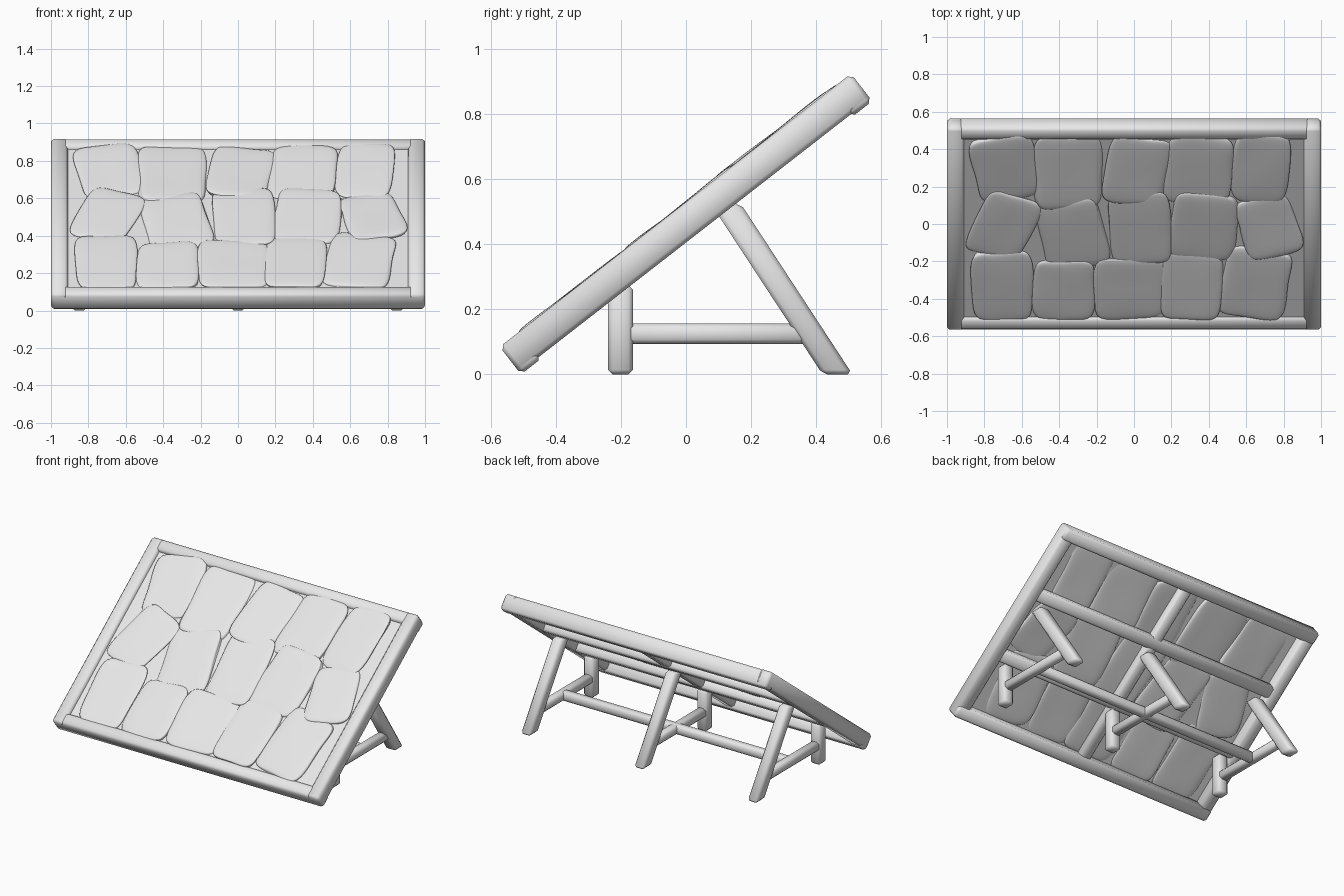
import bpy, bmesh, math, random
from mathutils import Matrix, Vector

if "Cube" in bpy.data.objects:
    bpy.data.objects.remove(bpy.data.objects["Cube"])

random.seed(4)
TILT = math.atan2(0.84, 1.08)
# board space: x across, y up the slope, z out of the board face
BOARD = Matrix.Translation((0, 0, 0.4625)) @ Matrix.Rotation(TILT, 4, 'X')

grey = bpy.data.materials.new("plain_grey")
grey.diffuse_color = (0.8, 0.8, 0.8, 1)
grey.use_nodes = True
grey.node_tree.nodes["Principled BSDF"].inputs["Base Color"].default_value = grey.diffuse_color


def finish(name, bm, matrix=None):
    """Turn a bmesh into a smooth shaded object."""
    bmesh.ops.recalc_face_normals(bm, faces=bm.faces)
    mesh = bpy.data.meshes.new(name)
    bm.to_mesh(mesh)
    bm.free()
    mesh.materials.append(grey)
    for p in mesh.polygons:
        p.use_smooth = True
    ob = bpy.data.objects.new(name, mesh)
    bpy.context.collection.objects.link(ob)
    if matrix:
        ob.matrix_world = matrix
    return ob


def beam(name, lo, hi, matrix=None, bevel=0.014, shear=0.0):
    """Bevelled timber between two corners; shear slides y with height."""
    bm = bmesh.new()
    bmesh.ops.create_cube(bm, size=1)
    lo, hi = Vector(lo), Vector(hi)
    for v in bm.verts:
        v.co = Vector(lo[i] + (v.co[i] + 0.5) * (hi[i] - lo[i]) for i in range(3))
        v.co.y += shear * v.co.z
    if bevel:
        bmesh.ops.bevel(bm, geom=bm.edges[:], offset=bevel, segments=1,
                        affect='EDGES', clamp_overlap=True)
    return finish(name, bm, matrix)


# Frame around the board
for s, side in ((-1, "left"), (1, "right")):
    x0, x1 = sorted((s * 0.91, s * 1.0))
    beam(f"frame_{side}", (x0, -0.684, -0.045), (x1, 0.684, 0.0535), BOARD)
for s, side in ((-1, "bottom"), (1, "top")):
    y0, y1 = sorted((s * 0.603, s * 0.684))
    beam(f"frame_{side}", (-0.998, y0, -0.0535), (0.998, y1, 0.0525), BOARD)

# Thin backing panel and the battens behind it
panel = beam("panel", (-0.93, -0.63, 0.022), (0.93, 0.63, 0.034), BOARD, bevel=0)
for p in panel.data.polygons:
    p.use_smooth = False
for s, side in ((-1, "lower"), (1, "upper")):
    beam(f"batten_{side}", (-0.93, s * 0.22 - 0.04, -0.045),
         (0.93, s * 0.22 + 0.04, 0.024), BOARD)
beam("batten_middle", (-0.04, -0.63, -0.04), (0.04, 0.63, 0.024), BOARD)

# Three trestles: upright post, slanted leg and stretcher
for x, side in ((-0.85, "left"), (0, "middle"), (0.85, "right")):
    beam(f"front_post_{side}", (x - 0.038, -0.24, 0), (x + 0.038, -0.163, 0.275))
    beam(f"rear_leg_{side}", (x - 0.038, 0.42, 0), (x + 0.038, 0.512, 0.525),
         shear=-0.655)
    beam(f"stretcher_{side}", (x - 0.03, -0.19, 0.094), (x + 0.03, 0.4, 0.156))
beam("long_rail", (-0.85, 0.08, 0.094), (0.85, 0.14, 0.156))

# Flat irregular stones: x, y, width, depth (seen from above), turn in degrees
STONES = [
    (-0.69, 0.30, 0.32, 0.31, 8), (-0.35, 0.28, 0.33, 0.36, 0),
    (0.01, 0.29, 0.30, 0.32, -6), (0.35, 0.29, 0.33, 0.33, -5),
    (0.68, 0.30, 0.28, 0.33, -6),
    (-0.70, -0.01, 0.29, 0.32, -20), (-0.33, -0.05, 0.32, 0.34, 10),
    (0.03, -0.02, 0.31, 0.36, 3), (0.37, -0.01, 0.33, 0.33, -6),
    (0.72, -0.01, 0.28, 0.29, 15),
    (-0.70, -0.33, 0.30, 0.34, 0), (-0.37, -0.35, 0.30, 0.30, 0),
    (-0.02, -0.34, 0.35, 0.30, 0), (0.31, -0.33, 0.30, 0.33, -4),
    (0.65, -0.32, 0.32, 0.34, -10),
]
for i, (x, y, w, d, turn) in enumerate(STONES):
    c = math.cos(TILT)
    bm = bmesh.new()
    bmesh.ops.create_cube(bm, size=1)
    bmesh.ops.subdivide_edges(bm, edges=bm.edges[:], cuts=2, use_grid_fill=True)
    for v in bm.verts:
        v.co.x = v.co.x * w * 1.08 + random.uniform(-0.02, 0.02)
        v.co.y = v.co.y * d / c * 1.08 + random.uniform(-0.02, 0.02)
        v.co.z = v.co.z * 0.042 + random.uniform(-0.003, 0.003)
    place = (Matrix.Translation((x, (y + 0.021) / c, 0.032))
             @ Matrix.Rotation(math.radians(turn), 4, 'Z')
             @ Matrix.Rotation(random.uniform(-0.04, 0.04), 4, 'X')
             @ Matrix.Rotation(random.uniform(-0.04, 0.04), 4, 'Y'))
    stone = finish(f"stone_{i + 1}", bm, BOARD @ place)
    sub = stone.modifiers.new("soften", 'SUBSURF')
    sub.levels = sub.render_levels = 2
